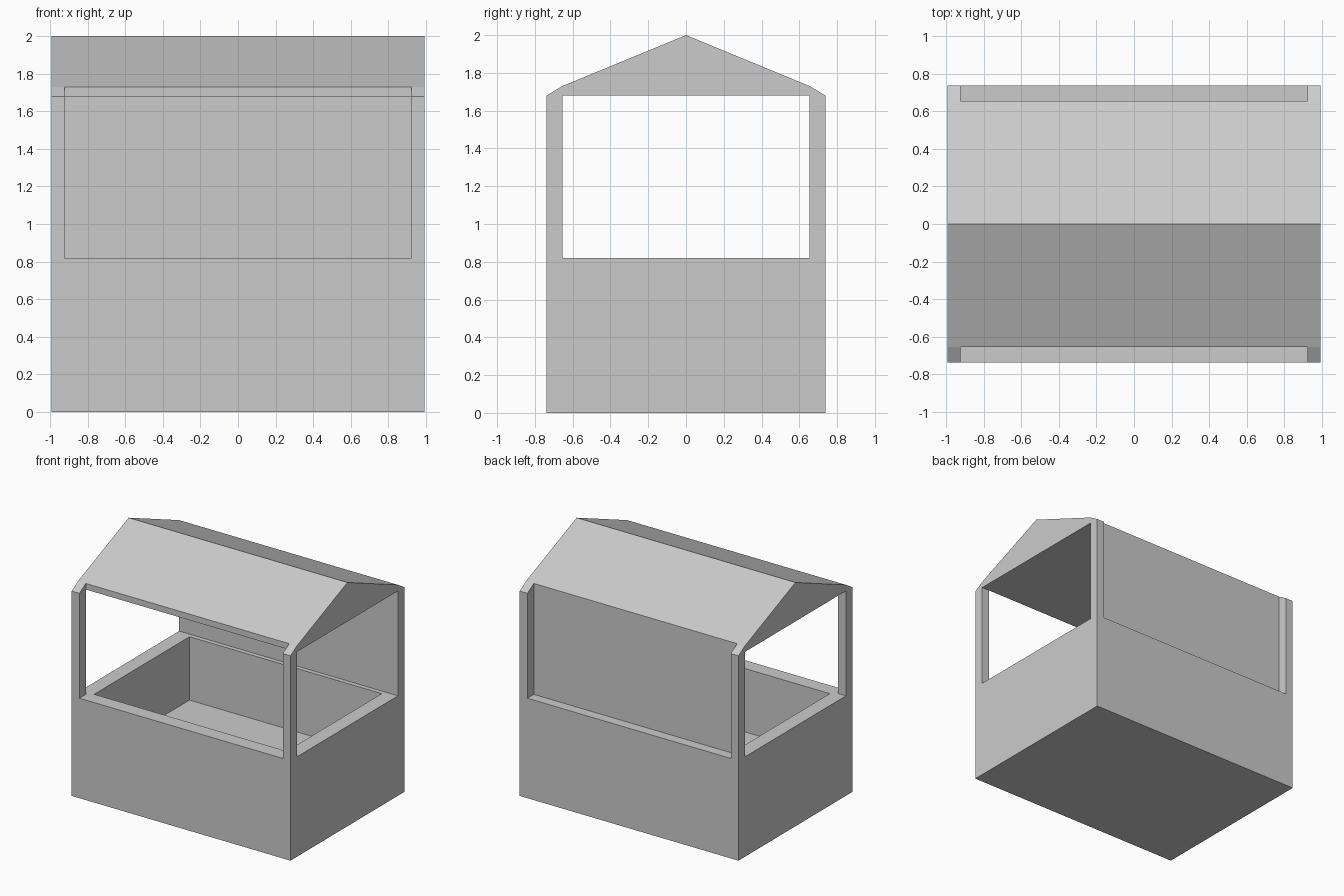
import bpy, bmesh
from mathutils import Vector

if "Cube" in bpy.data.objects:
    bpy.data.objects.remove(bpy.data.objects["Cube"])

HX, HY = 0.993, 0.738      # outer half width and half depth
PX, PY = 0.923, 0.655      # inner faces of the corner posts
COUNTER, EAVE, LIP, RIDGE = 0.82, 1.68, 1.73, 2.0
WALL, FLOOR = 0.12, 0.30


def make_object(name, bm):
    mesh = bpy.data.meshes.new(name)
    bm.to_mesh(mesh)
    bm.free()
    obj = bpy.data.objects.new(name, mesh)
    bpy.context.collection.objects.link(obj)
    return obj


def prism(name, profile, x0, x1):
    """Extrude a (y, z) profile along x."""
    bm = bmesh.new()
    face = bm.faces.new([bm.verts.new((x0, y, z)) for y, z in profile])
    if x1 != x0:
        ext = bmesh.ops.extrude_face_region(bm, geom=[face], use_keep_orig=True)
        verts = [v for v in ext["geom"] if isinstance(v, bmesh.types.BMVert)]
        bmesh.ops.translate(bm, verts=verts, vec=(x1 - x0, 0, 0))
    bmesh.ops.recalc_face_normals(bm, faces=bm.faces[:])
    return make_object(name, bm)


# Counter box with a recessed well
bm = bmesh.new()
bmesh.ops.create_cube(bm, size=1)
bmesh.ops.scale(bm, verts=bm.verts[:], vec=(2 * HX, 2 * HY, COUNTER))
bmesh.ops.translate(bm, verts=bm.verts[:], vec=(0, 0, COUNTER / 2))
bm.normal_update()
top = max(bm.faces, key=lambda f: f.calc_center_median().z)
bmesh.ops.inset_region(bm, faces=[top], thickness=WALL, use_even_offset=True)
well = bmesh.ops.extrude_discrete_faces(bm, faces=[top])["faces"][0]
bmesh.ops.translate(bm, verts=well.verts[:], vec=Vector((0, 0, FLOOR - COUNTER)))
bmesh.ops.recalc_face_normals(bm, faces=bm.faces[:])
make_object("counter_box", bm)

# Four corner posts with slanted tops
for sx, side in ((-1, "left"), (1, "right")):
    for sy, end in ((-1, "front"), (1, "back")):
        prism(f"{end}_{side}_post",
              [(sy * PY, COUNTER), (sy * HY, COUNTER), (sy * HY, EAVE), (sy * PY, LIP)],
              sx * PX, sx * HX)

# Solid gable roof with flat ceiling
prism("gable_roof", [(-PY, EAVE), (PY, EAVE), (PY, LIP), (0, RIDGE), (-PY, LIP)], -HX, HX)

# Thin back panel between the rear posts
bm = bmesh.new()
bm.faces.new([bm.verts.new((x, PY, z)) for x, z in
              ((PX, COUNTER), (-PX, COUNTER), (-PX, EAVE), (PX, EAVE))])
make_object("back_panel", bm)
